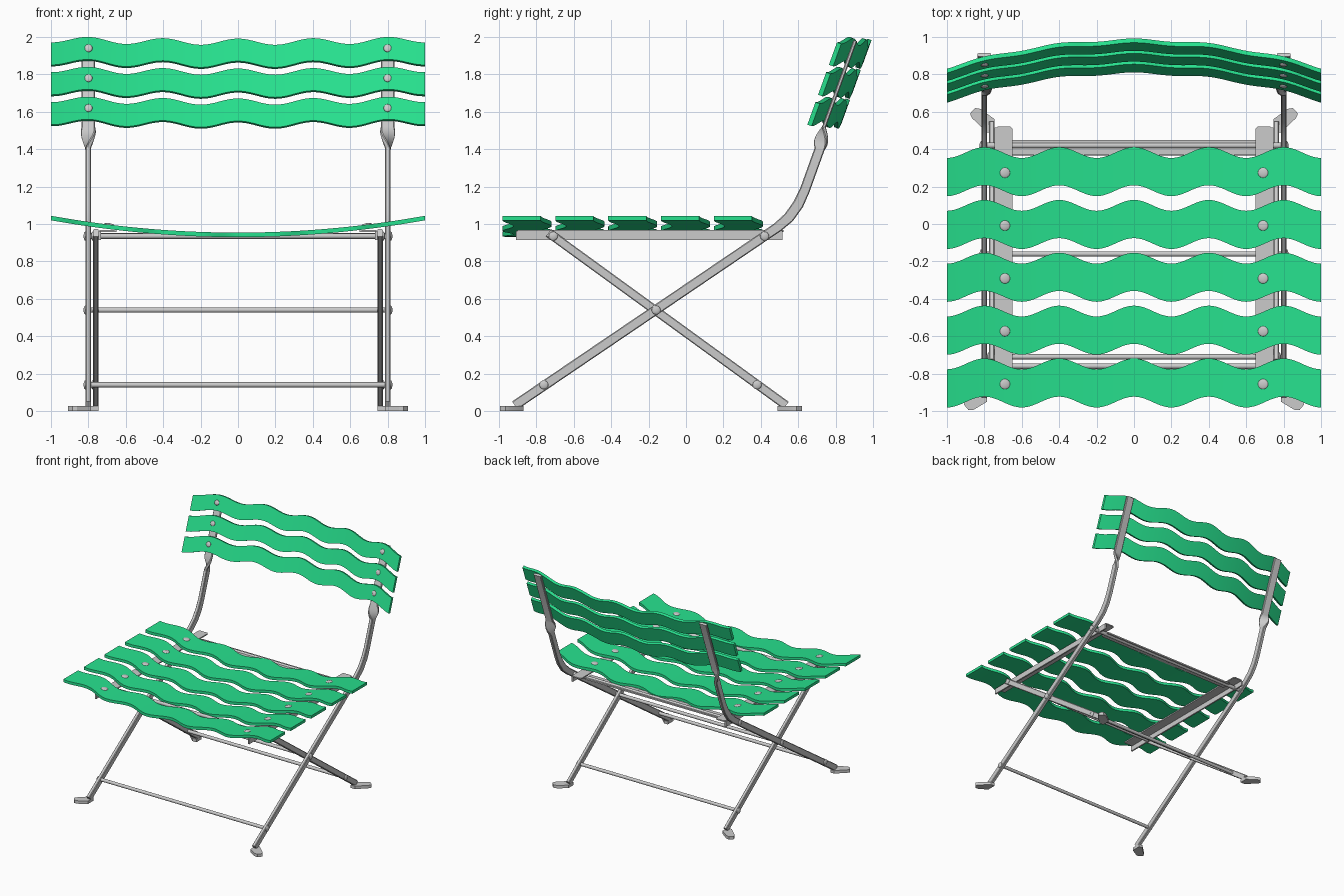
import bpy, bmesh, math
from mathutils import Vector

if "Cube" in bpy.data.objects:
    bpy.data.objects.remove(bpy.data.objects["Cube"])

green = bpy.data.materials.new("green_paint")
green.diffuse_color = (0.02, 0.75, 0.27, 1)
green.use_nodes = True
green.node_tree.nodes["Principled BSDF"].inputs["Base Color"].default_value = green.diffuse_color


def loft(name, rings, mat=None, mirror=False):
    """Skin a list of equal-sized closed rings and cap both ends."""
    bm = bmesh.new()
    vr = [[bm.verts.new(p) for p in r] for r in rings]
    n = len(rings[0])
    for a, b in zip(vr, vr[1:]):
        for i in range(n):
            bm.faces.new((a[i], a[(i + 1) % n], b[(i + 1) % n], b[i]))
    bm.faces.new(vr[0])
    bm.faces.new(vr[-1])
    bmesh.ops.recalc_face_normals(bm, faces=bm.faces)
    me = bpy.data.meshes.new(name)
    bm.to_mesh(me)
    bm.free()
    ob = bpy.data.objects.new(name, me)
    bpy.context.collection.objects.link(ob)
    if mat:
        me.materials.append(mat)
    if mirror:
        ob.modifiers.new("Mirror", 'MIRROR')
    smooth(ob)
    return ob


def smooth(ob):
    bpy.ops.object.select_all(action='DESELECT')
    ob.select_set(True)
    bpy.context.view_layer.objects.active = ob
    bpy.ops.object.shade_smooth_by_angle(angle=math.radians(30))


def flat_bar(name, x, path):
    """Sweep a flat bar along (y, z, half_width, half_thickness, twist)."""
    pts = [Vector((x, p[0], p[1])) for p in path]
    rings = []
    for i, (c, p) in enumerate(zip(pts, path)):
        t = (pts[min(i + 1, len(pts) - 1)] - pts[max(i - 1, 0)]).normalized()
        side = Vector((1, 0, 0))
        n = t.cross(side)
        a = math.radians(p[4])
        u = n * math.cos(a) + side * math.sin(a)
        v = side * math.cos(a) - n * math.sin(a)
        w, h = p[2], p[3]
        k = 0.005
        prof = [(w, h - k), (w - k, h), (k - w, h), (-w, h - k),
                (-w, k - h), (k - w, -h), (w - k, -h), (w, k - h)]
        rings.append([c + u * q + v * r for q, r in prof])
    return loft(name, rings, mirror=True)


def plate(name, outline, z0, z1):
    return loft(name, [[(x, y, z) for x, y in outline] for z in (z0, z1)], mirror=True)


def rod(name, y, z, half, r):
    bpy.ops.mesh.primitive_cylinder_add(vertices=20, radius=r, depth=2 * half,
                                        location=(0, y, z), rotation=(0, math.pi / 2, 0))
    bpy.context.object.name = name
    smooth(bpy.context.object)


def rivet(name, loc, rot, r=0.028, flat=0.4):
    for s in (-1, 1):
        bpy.ops.mesh.primitive_uv_sphere_add(segments=16, ring_count=8, radius=r,
                                             location=(s * loc[0], loc[1], loc[2]),
                                             rotation=(rot[0], s * rot[1], 0))
        ob = bpy.context.object
        ob.name = name
        ob.scale.z = flat
        smooth(ob)


xs = [-1 + i / 50 for i in range(101)]
wave = lambda x: math.cos(5 * math.pi * x)

# Seat slats: wavy edges, dished across the width
for i in range(5):
    yc = 0.28 - 0.2825 * i
    rings = []
    for x in xs:
        y, z = yc + 0.029 * wave(x), 0.942 + 0.09 * x * x
        rings.append([(x, y - .102, z - .012), (x, y + .102, z - .012),
                      (x, y + .102, z + .012), (x, y - .102, z + .012)])
    loft("seat_slat", rings, green)
    rivet("seat_rivet", (0.69, yc - 0.006, 0.996), (0, -0.12), flat=0.3)

# Backrest slats: leaning back, curved forward at the ends
LEAN = 0.36
lean = math.atan(LEAN)
back_y = lambda z: 0.953 + LEAN * (z - 1.91)
d = Vector((0, math.sin(lean), math.cos(lean)))
n = Vector((0, -math.cos(lean), math.sin(lean)))
for zc in (1.91, 1.75, 1.59):
    rings = []
    for x in xs:
        c = Vector((x, back_y(zc) - 0.15 * x * x, zc + 0.014 * x * x)) + d * (0.018 * wave(x))
        rings.append([c + d * (a * 0.064) + n * (b * 0.012)
                      for a, b in ((1, 1), (1, -1), (-1, -1), (-1, 1))])
    loft("back_slat", rings, green)
    rivet("back_rivet", (0.80, back_y(zc + .025) - 0.111, zc + 0.03),
          (math.pi / 2 - lean, 0), r=0.022)

# Front legs running up into the backrest posts, twisted a quarter turn
path = [(-0.915, 0.03, .026, .015, 0), (0.42, 0.935, .026, .015, 0),
        (0.49, 0.983, .027, .015, 0), (0.55, 1.035, .029, .015, 0),
        (0.60, 1.105, .029, .015, 0), (0.635, 1.18, .027, .015, 0),
        (0.714, 1.40, .027, .015, 0)]
for k in range(1, 9):
    f = k / 8
    path.append((0.714 + 0.024 * f, 1.40 + 0.12 * f, .027 + .009 * f + .01 * math.sin(math.pi * f),
                 .015 - .005 * f, 90 * f))
path.append((0.905, 1.98, .036, .010, 90))
flat_bar("front_leg_and_back_post", 0.80, path)

# Rear legs
flat_bar("rear_leg", 0.76, [(-0.735, 0.953, .024, .015, 0), (0.535, 0.03, .024, .015, 0)])

# Feet turned outward
plate("front_foot", [(.785, -.87), (.785, -.95), (.86, -.995), (.885, -.995),
                     (.91, -.965), (.90, -.945), (.82, -.87)], 0.0, 0.026)
plate("rear_foot", [(.745, .49), (.745, .56), (.82, .615), (.85, .62),
                    (.877, .59), (.865, .565), (.785, .49)], 0.0, 0.026)

# Seat rails: angle section
plate("seat_rail_top", [(.65, -.90), (.74, -.90), (.74, .51), (.73, .52), (.66, .52), (.65, .51)],
      0.958, 0.968)
plate("seat_rail_side", [(.732, -.91), (.745, -.91), (.745, .515), (.732, .515)], 0.915, 0.962)

# Cross rods and pivots
rod("seat_back_rod", 0.42, 0.935, 0.82, 0.016)
rod("seat_front_rod", -0.71, 0.935, 0.78, 0.014)
rod("pivot_rod", -0.16, 0.54, 0.82, 0.014)
rod("front_leg_rod", -0.76, 0.14, 0.82, 0.014)
rod("rear_leg_rod", 0.38, 0.14, 0.78, 0.014)
plate("seat_back_bar", [(0, .37), (.66, .37), (.66, .45), (0, .45)], 0.930, 0.942)

# Rivet heads on the leg sides
for x, y, z in ((.816, .42, .935), (.776, -.71, .935), (.816, -.16, .54),
                (.816, -.76, .14), (.776, .38, .14)):
    rivet("leg_rivet", (x, y, z), (0, math.pi / 2), r=0.024)
